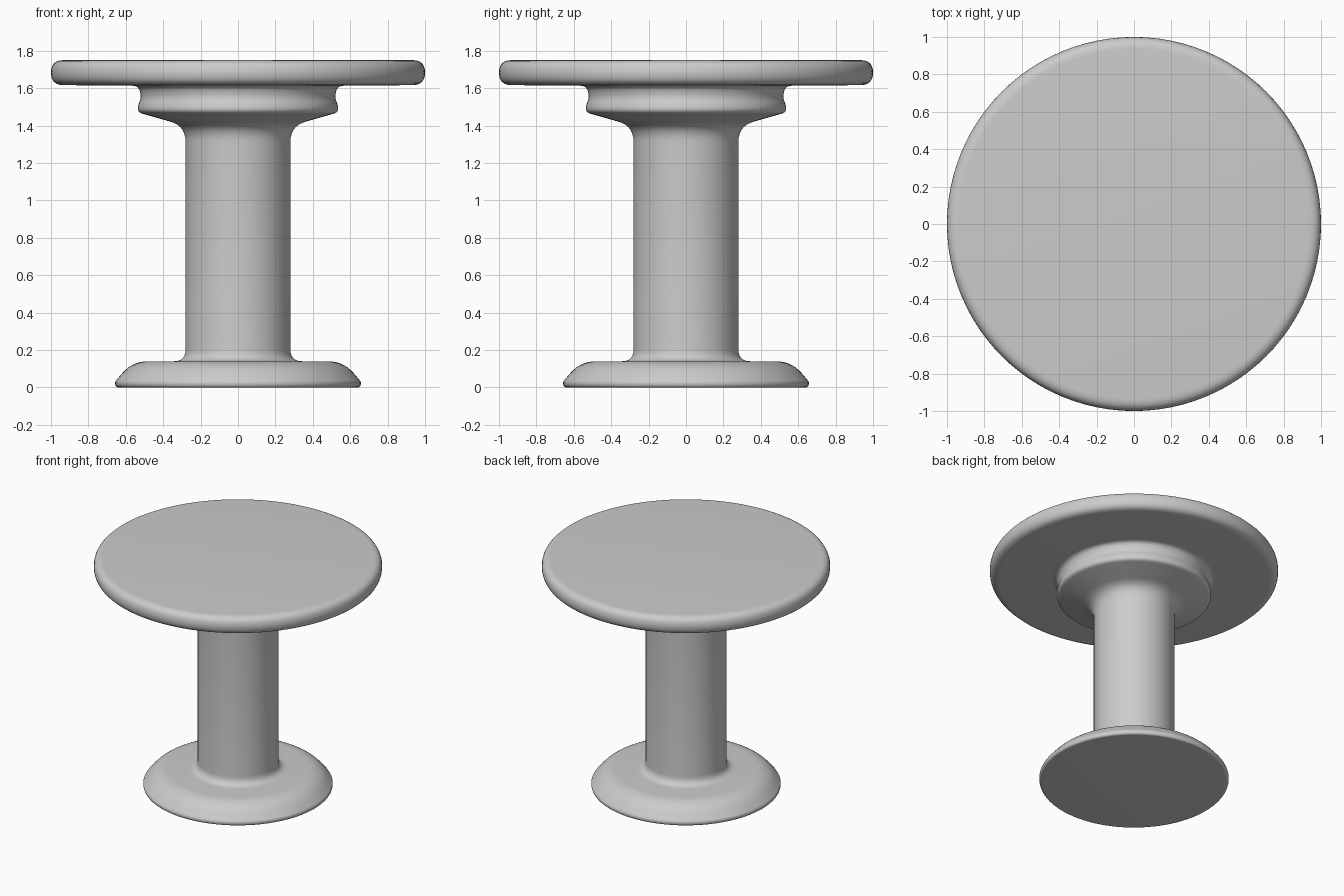
import bpy, bmesh, math
from mathutils import Vector

if "Cube" in bpy.data.objects:
    bpy.data.objects.remove(bpy.data.objects["Cube"])

SEGMENTS = 96

# Outline corners: radius, height, rounding length
CORNERS = [
    (0.0, 0.0, 0),
    # foot
    (0.655, 0.0, 0.018), (0.658, 0.03, 0.011), (0.565, 0.14, 0.085),
    # column
    (0.28, 0.14, 0.065), (0.28, 1.398, 0.085),
    # collar under the top
    (0.54, 1.472, 0.03), (0.532, 1.515, 0.012), (0.518, 1.55, 0.02),
    (0.53, 1.613, 0.035),
    # round top
    (1.0, 1.617, 0.066), (1.0, 1.75, 0.066),
    (0.0, 1.75, 0),
]


def rounded(corners, steps=7):
    """Replace each corner by a smooth curve."""
    out = []
    pts = [Vector((r, 0, z)) for r, z, _ in corners]
    for i, p in enumerate(pts):
        d = corners[i][2]
        if d == 0:
            out.append(p)
            continue
        a = p + (pts[i - 1] - p).normalized() * d
        b = p + (pts[i + 1] - p).normalized() * d
        for k in range(steps + 1):
            t = k / steps
            out.append(a * (1 - t) ** 2 + p * 2 * t * (1 - t) + b * t * t)
    return out


# Turn the outline around the vertical axis
bm = bmesh.new()
verts = [bm.verts.new(p) for p in rounded(CORNERS)]
edges = [bm.edges.new(pair) for pair in zip(verts, verts[1:])]
bmesh.ops.spin(bm, geom=verts + edges, cent=(0, 0, 0), axis=(0, 0, 1),
               angle=2 * math.pi, steps=SEGMENTS, use_duplicate=False)
bmesh.ops.remove_doubles(bm, verts=bm.verts[:], dist=1e-5)
bmesh.ops.recalc_face_normals(bm, faces=bm.faces[:])

mesh = bpy.data.meshes.new("pedestal_table")
bm.to_mesh(mesh)
bm.free()
table = bpy.data.objects.new("pedestal_table", mesh)
bpy.context.collection.objects.link(table)

# Smooth shading
bpy.context.view_layer.objects.active = table
table.select_set(True)
bpy.ops.object.shade_smooth_by_angle(angle=math.radians(50))
